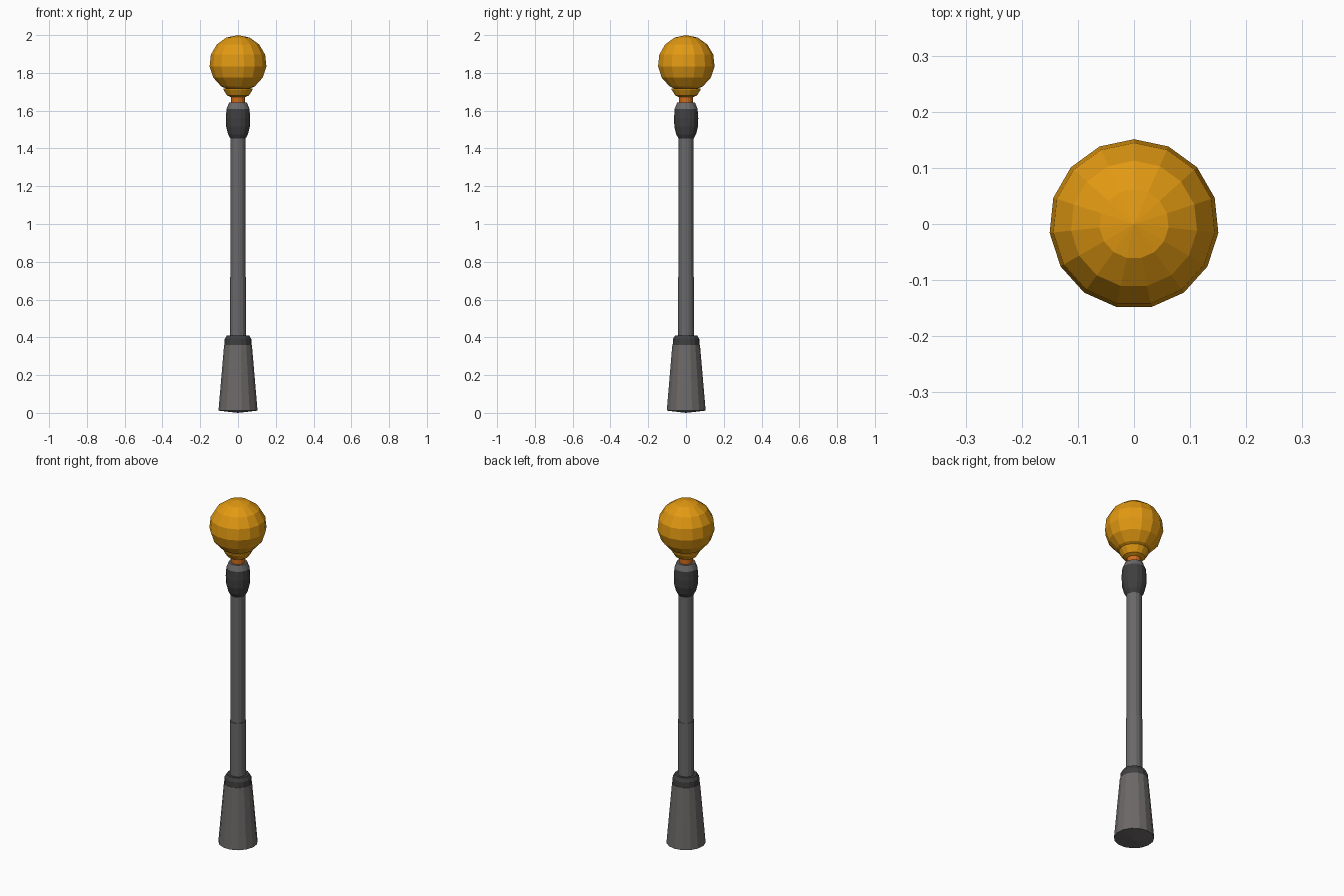
import bpy, bmesh, math

if "Cube" in bpy.data.objects:
    bpy.data.objects.remove(bpy.data.objects["Cube"])

SIDES = 15  # low-poly ring count, one corner facing +y


def material(name, rgb):
    m = bpy.data.materials.new(name)
    m.diffuse_color = (*rgb, 1)
    m.use_nodes = True
    m.node_tree.nodes["Principled BSDF"].inputs["Base Color"].default_value = m.diffuse_color
    return m


AMBER = material("amber glass", (0.76, 0.32, 0.006))
ORANGE = material("orange metal", (0.62, 0.15, 0.01))
GREY = material("grey metal", (0.145, 0.14, 0.142))
BASE = material("warm grey base", (0.15, 0.138, 0.138))
DARK = material("dark metal", (0.05, 0.05, 0.052))


def lathe(name, profile, mat):
    """Turn (radius, z) pairs, listed bottom to top, into a closed solid."""
    bm = bmesh.new()
    rings = []
    for r, z in profile:
        if r == 0:
            rings.append([bm.verts.new((0, 0, z))] * SIDES)
        else:
            angles = [math.pi / 2 + math.tau * i / SIDES for i in range(SIDES)]
            rings.append([bm.verts.new((r * math.cos(a), r * math.sin(a), z)) for a in angles])
    for lo, hi in zip(rings, rings[1:]):
        for i in range(SIDES):
            j = (i + 1) % SIDES
            bm.faces.new(dict.fromkeys((lo[i], lo[j], hi[j], hi[i])))
    if profile[0][0]:
        bm.faces.new(rings[0][::-1])
    if profile[-1][0]:
        bm.faces.new(rings[-1])
    bmesh.ops.recalc_face_normals(bm, faces=bm.faces)
    mesh = bpy.data.meshes.new(name)
    bm.to_mesh(mesh)
    bm.free()
    mesh.materials.append(mat)
    obj = bpy.data.objects.new(name, mesh)
    bpy.context.collection.objects.link(obj)
    return obj


# Tapered foot with a slightly domed underside, and its collar
lathe("base", [(0, 0), (0.104, 0.012), (0.074, 0.36)], BASE)
lathe("base_collar", [(0.072, 0.355), (0.071, 0.39), (0.059, 0.41)], DARK)

# Post with a slightly thicker lower sleeve
lathe("lower_sleeve", [(0.043, 0.40), (0.043, 0.72)], GREY)
lathe("post", [(0.04, 0.40), (0.04, 1.47)], GREY)

# Bulging head below the lamp and its lighter cap
lathe("post_head", [(0.039, 1.45), (0.053, 1.475), (0.063, 1.515), (0.065, 1.56),
                    (0.061, 1.61)], DARK)
lathe("head_cap", [(0.061, 1.61), (0.048, 1.642)], GREY)

# Orange neck and flared globe holder
lathe("neck", [(0.037, 1.635), (0.037, 1.68)], ORANGE)
lathe("globe_holder", [(0.038, 1.672), (0.058, 1.68), (0.078, 1.712), (0.078, 1.718)], AMBER)

# Faceted glass globe: rings every 24 degrees from the top
globe = [(0.152 * math.sin(math.radians(t)), 1.85 + 0.15 * math.cos(math.radians(t)))
         for t in range(168, 0, -24)]
lathe("globe", globe + [(0, 2.0)], AMBER)
